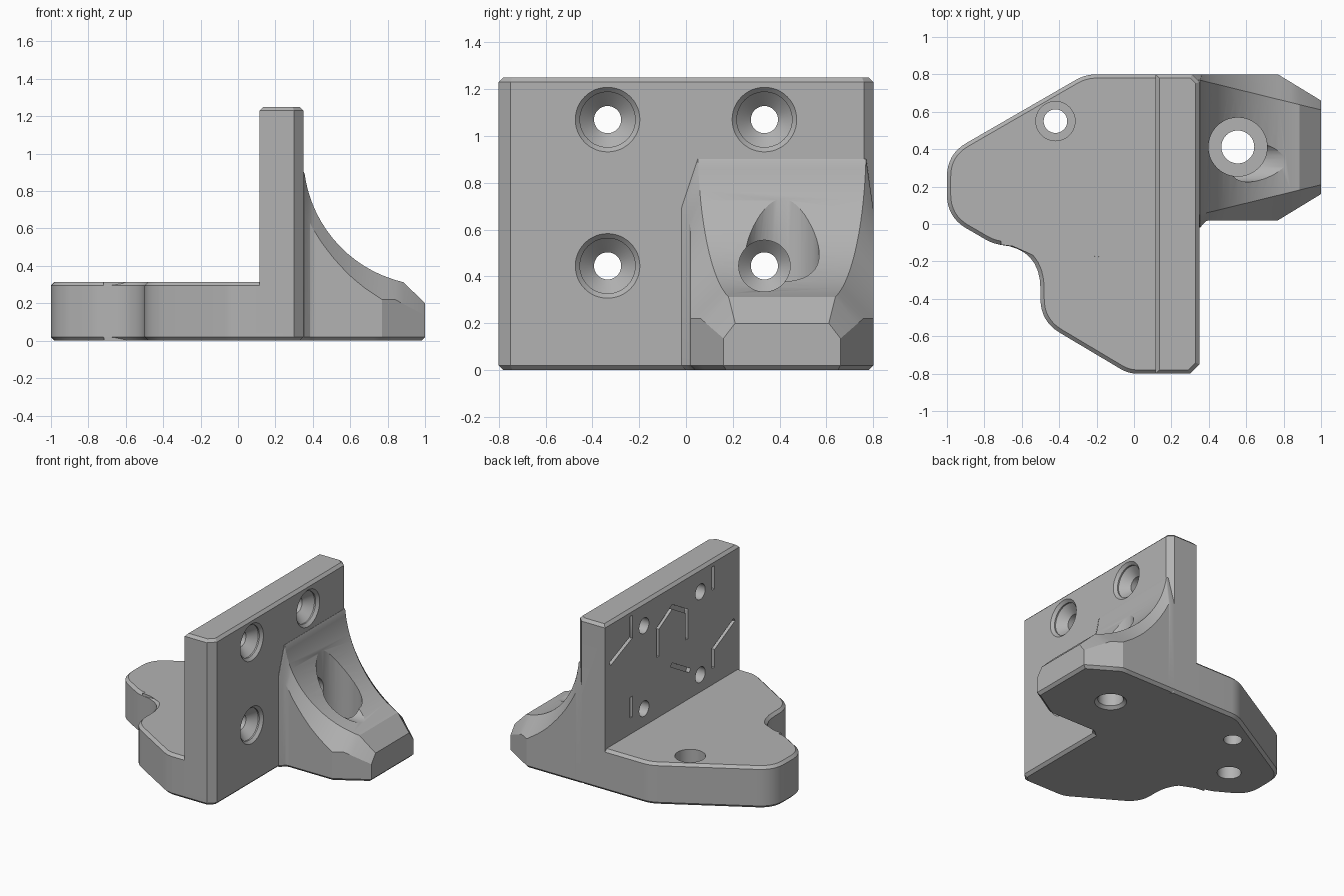
import bpy, bmesh, math
from mathutils import Matrix, Vector

if "Cube" in bpy.data.objects:
    bpy.data.objects.remove(bpy.data.objects["Cube"])

grey = bpy.data.materials.new("plain grey")
grey.diffuse_color = (0.45, 0.45, 0.45, 1)
grey.use_nodes = True
grey.node_tree.nodes["Principled BSDF"].inputs["Base Color"].default_value = grey.diffuse_color


def make(name, bm, matrix=None):
    if matrix:
        bm.transform(matrix)
    bmesh.ops.recalc_face_normals(bm, faces=bm.faces)
    me = bpy.data.meshes.new(name)
    bm.to_mesh(me)
    bm.free()
    me.materials.append(grey)
    ob = bpy.data.objects.new(name, me)
    bpy.context.collection.objects.link(ob)
    return ob


def rounded(corners, steps=8):
    """Plan outline from (x, y, tangent length) corners."""
    out = []
    for i, (x, y, t) in enumerate(corners):
        p = Vector((x, y))
        if t == 0:
            out.append(p)
            continue
        a = Vector(corners[i - 1][:2])
        b = Vector(corners[(i + 1) % len(corners)][:2])
        a, b = p + (a - p).normalized() * t, p + (b - p).normalized() * t
        for k in range(steps + 1):
            u = k / steps
            out.append(a * (1 - u) ** 2 + p * 2 * u * (1 - u) + b * u * u)
    return out


def loft(sections):
    bm = bmesh.new()
    rings = [[bm.verts.new(p) for p in s] for s in sections]
    for a, b in zip(rings, rings[1:]):
        for i in range(len(a)):
            j = (i + 1) % len(a)
            bm.faces.new((a[i], a[j], b[j], b[i]))
    bm.faces.new(rings[0])
    bm.faces.new(rings[-1])
    return bm


def chamfer(bm, heights, size):
    edges = [e for e in bm.edges if any(
        all(abs(v.co.z - h) < 1e-5 for v in e.verts) for h in heights)
        and len({round(f.normal.z, 3) for f in e.link_faces}) > 1]
    bmesh.ops.bevel(bm, geom=edges, offset=size, segments=1, affect='EDGES')


def prism(name, outline, z0, z1, heights):
    bm = loft([[(p[0], p[1], z) for p in outline] for z in (z0, z1)])
    bmesh.ops.recalc_face_normals(bm, faces=bm.faces)
    chamfer(bm, heights, 0.02)
    return make(name, bm)


def turned(name, profile, matrix, n=48):
    """Round cutter from (radius, height) pairs."""
    return make(name, loft([[(r * math.cos(2 * math.pi * k / n), r * math.sin(2 * math.pi * k / n), h)
                             for k in range(n)] for r, h in profile]), matrix)


def combine(target, tool, op):
    m = target.modifiers.new(op, 'BOOLEAN')
    m.operation, m.solver, m.object = op, 'EXACT', tool
    bpy.context.view_layer.objects.active = target
    bpy.ops.object.modifier_apply(modifier=m.name)
    bpy.data.objects.remove(tool)


# Base plate
bracket = prism("bracket", rounded([
    (-.26, .8, .06), (-1, .373, .12), (-1, .037, .12), (-.75, -.108, .05), (-.5, -.13, .22),
    (-.5, -.52, .12), (-.03, -.8, .05), (.30, -.8, 0), (.35, -.75, 0), (.35, .76, 0), (.31, .8, 0)]),
    0, .315, (0, .315))

# Upright wall
wall = prism("wall", [(.115, -.8), (.30, -.8), (.35, -.75), (.35, .76), (.31, .8), (.115, .8)],
             .05, 1.25, (1.25,))
combine(bracket, wall, 'UNION')


# Curved arm with widening side chamfers
def table(x, pts):
    for (x0, v0), (x1, v1) in zip(pts, pts[1:]):
        if x <= x1:
            return v0 + (v1 - v0) * max(0, x - x0) / (x1 - x0)
    return pts[-1][1]


xs = [.30, .352, .356, .362, .372, .385, .40, .42, .445, .475, .51, .55, .59, .63,
      .675, .72, .77, .84, .885, 1.0]
sections = []
for x in xs:
    c = max(x, .355)
    top = .2 if x == 1 else .985 - math.sqrt(max(0, .69 ** 2 - (c - 1.04) ** 2))
    shoulder = table(x, [(.30, .69), (.352, .69), (.40, .6), (.45, .52), (.52, .43), (.6, .345),
                         (.68, .28), (.77, .22), (.84, .22), (1, .135)])
    side = table(x, [(.30, .02), (.77, .02), (1, .16)])
    near = side - table(x, [(.30, .04), (.352, .04), (.39, 0), (1, 0)])
    ridge = .05 + max(0, x - .35) * .16 / .65
    sections.append([(x, near, 0), (x, near, shoulder), (x, ridge, top),
                     (x, .82 - ridge, top), (x, .82 - side, shoulder), (x, .82 - side, 0)])
bm = loft(sections)
bmesh.ops.recalc_face_normals(bm, faces=bm.faces)
chamfer(bm, (0,), .02)
combine(bracket, make("arm", bm), 'UNION')

# Vertical holes: large stepped bore, plate screw hole, blind hole, arm screw hole
for x, y, prof in [
    (-.15, -.335, [(.30, -.1), (.30, .10), (.25, .14), (.25, .25), (.222, .25), (.222, .5)]),
    (-.42, .55, [(.063, -.1), (.063, .16), (.105, .16), (.105, .5)]),
    (-.69, .19, [(.082, -.1), (.082, .2)]),
    (.555, .412, [(.11, -.1), (.11, 0), (.088, .02), (.088, .2), (.157, .2), (.157, 1.0)]),
]:
    combine(bracket, turned("vertical_hole", prof, Matrix.Translation((x, y, 0))), 'DIFFERENCE')

# Countersunk holes through the wall, one with an access bore through the arm
turn = Matrix.Rotation(math.pi / 2, 4, 'Y')
for y in (-.335, .335):
    for z in (.445, 1.07):
        if y > 0 and z < 1:
            prof = [(.058, 0), (.058, .26), (.11, .31), (.11, 1.2)]
        else:
            prof = [(.058, 0), (.058, .26), (.118, .32), (.118, .33), (.14, .352), (.14, .5)]
        combine(bracket, turned("wall_hole", prof, Matrix.Translation((0, y, z)) @ turn), 'DIFFERENCE')

# Shallow honeycomb grooves on the rear of the wall
paths = [[(.2 * math.sin(k * math.pi / 3), .885 + .2 * math.cos(k * math.pi / 3)) for k in range(7)]]
for s in (-1, 1):
    paths += [[(s * .49, 1.19), (s * .49, 1.04), (s * .73, .94)],
              [(s * .73, .70), (s * .49, .58), (s * .49, .45)],
              [(s * .2, .53), (0, .645)]]
for path in paths:
    for a, b in zip(path, path[1:]):
        a, b = Vector(a), Vector(b)
        d, mid = b - a, (a + b) / 2
        bm = bmesh.new()
        bmesh.ops.create_cube(bm, size=1, matrix=Matrix.Diagonal((.06, d.length + .025, .03, 1)))
        place = Matrix.Translation((.115, mid.x, mid.y)) @ Matrix.Rotation(math.atan2(d.y, d.x), 4, 'X')
        combine(bracket, make("groove", bm, place), 'DIFFERENCE')

# Smooth curves, sharp edges
bpy.context.view_layer.objects.active = bracket
bracket.select_set(True)
bpy.ops.object.shade_smooth_by_angle(angle=math.radians(25))
